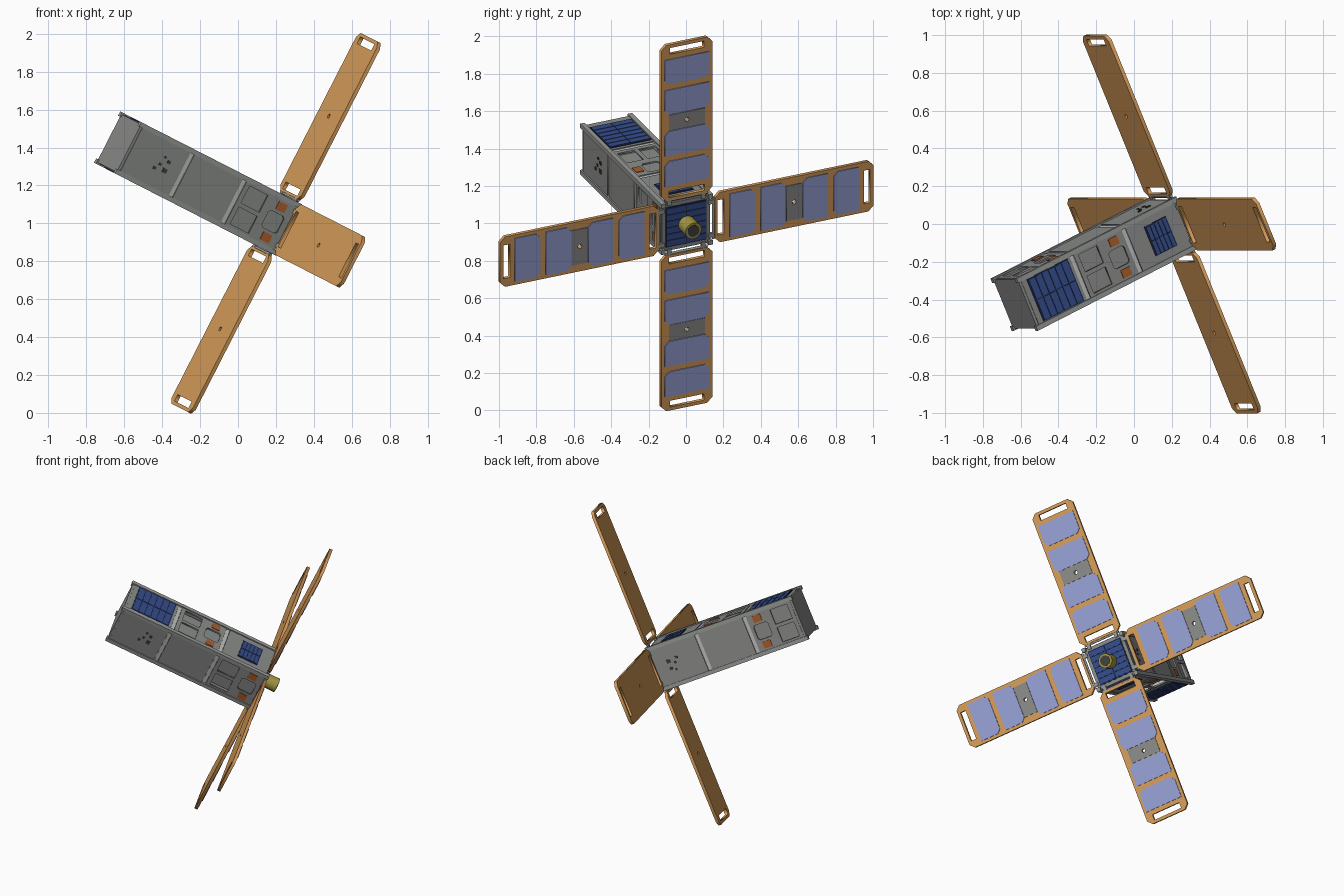
import bpy, bmesh, math
from mathutils import Matrix, Vector

if "Cube" in bpy.data.objects:
    bpy.data.objects.remove(bpy.data.objects["Cube"])

# satellite frame: X along the body to the front, Y and Z across it
w = Vector((0.455, 0, 0.8905)).normalized()
a = math.asin(0.415)
v = math.cos(a) * Vector((0, 1, 0)) + math.sin(a) * Vector((-w.z, 0, w.x))
u = v.cross(w)
BASE = Matrix.Translation((0.2, 0, 1.0)) @ Matrix((u, v, w)).transposed().to_4x4()


def mat(name, r, g, b):
    m = bpy.data.materials.new(name)
    m.diffuse_color = [(c / 255 / 12.92 if c < 11 else ((c / 255 + .055) / 1.055) ** 2.4)
                       for c in (r, g, b)] + [1]
    m.use_nodes = True
    m.node_tree.nodes["Principled BSDF"].inputs["Base Color"].default_value = m.diffuse_color
    return m


GREY = mat("grey metal", 138, 140, 137)
RAIL = mat("rail grey", 150, 153, 150)
LIGHT = mat("light grey", 190, 193, 190)
ORANGE = mat("orange board", 214, 156, 90)
LAV = mat("lavender cell", 150, 160, 212)
BLUE = mat("blue cell", 52, 76, 138)
NAVY = mat("navy backing", 30, 42, 78)
BROWN = mat("copper patch", 170, 92, 42)
GOLD = mat("gold", 165, 150, 65)
DARK = mat("dark grey", 62, 64, 62)


def finish(name, me, m, frame):
    me.transform(BASE @ frame)
    me.materials.clear()
    me.materials.append(m)
    ob = bpy.data.objects.new(name, me)
    bpy.context.collection.objects.link(ob)
    return ob


def boxes(name, items, m, frame=Matrix()):
    """items: (x0, x1, y0, y1, z0, z1) blocks in one mesh"""
    bm = bmesh.new()
    for x0, x1, y0, y1, z0, z1 in items:
        t = Matrix.Translation(((x0 + x1) / 2, (y0 + y1) / 2, (z0 + z1) / 2))
        bmesh.ops.create_cube(bm, size=1, matrix=t @ Matrix.Diagonal((x1 - x0, y1 - y0, z1 - z0, 1)))
    me = bpy.data.meshes.new(name)
    bm.to_mesh(me)
    bm.free()
    return finish(name, me, m, frame)


def rect(x0, x1, y0, y1, c0=0, c1=0):
    """rectangle with corners cut by c0 at the x0 end and c1 at the x1 end"""
    pts = []
    for x, y, cx, cy in ((x0, y0, c0, c0), (x1, y0, -c1, c1), (x1, y1, -c1, -c1), (x0, y1, c0, -c0)):
        if cx == 0:
            pts.append((x, y))
        elif cx * cy > 0:
            pts += [(x, y + cy), (x + cx, y)]
        else:
            pts += [(x + cx, y), (x, y + cy)]
    return pts


def circle(x, y, r, n=16):
    return [(x + r * math.cos(i * math.tau / n), y + r * math.sin(i * math.tau / n)) for i in range(n)]


def plate(name, loops, z0, z1, m, frame):
    """flat plate from outlines; inner outlines become holes"""
    cu = bpy.data.curves.new(name, 'CURVE')
    cu.dimensions, cu.fill_mode, cu.extrude = '2D', 'BOTH', (z1 - z0) / 2
    for pts in loops:
        s = cu.splines.new('POLY')
        s.points.add(len(pts) - 1)
        for p, q in zip(s.points, pts):
            p.co = (*q, 0, 1)
        s.use_cyclic_u = True
    tmp = bpy.data.objects.new(name, cu)
    bpy.context.collection.objects.link(tmp)
    dg = bpy.context.evaluated_depsgraph_get()
    me = bpy.data.meshes.new_from_object(tmp.evaluated_get(dg))
    bpy.data.objects.remove(tmp)
    return finish(name, me, m, frame @ Matrix.Translation((0, 0, (z0 + z1) / 2)))


def cylinder(name, r, depth, m, frame, n=32, r2=None):
    bm = bmesh.new()
    bmesh.ops.create_cone(bm, cap_ends=True, segments=n, radius1=r, radius2=r2 or r, depth=depth)
    for f in bm.faces:
        f.smooth = len(f.verts) == 4
    for e in bm.edges:
        e.smooth = all(len(f.verts) == 4 for f in e.link_faces)
    me = bpy.data.meshes.new(name)
    bm.to_mesh(me)
    bm.free()
    return finish(name, me, m, frame)


# body: corner rails, inner core, end plates
H, U = 0.152, 0.34
rails = []
for sy in (-1, 1):
    for sz in (-1, 1):
        y, z = sy * (H - .013), sz * (H - .013)
        rails.append((-1.03, .015, y - .013, y + .013, z - .013, z + .013))
boxes("corner_rails", rails, RAIL)
boxes("inner_core", [(-1.0, -.02, -.115, .115, -.115, .115)], GREY)
boxes("back_plate", [(-1.022, -1.0, -.142, .142, -.142, .142)], GREY)
boxes("front_frame", [(-.02, 0, -.142, .142, -.142, .142)], GREY)


def solar(name, x0, x1, half, z, frame, n):
    """navy backing with a row of blue cell strips"""
    boxes(name + "_backing", [(x0, x1, -half, half, z, z + .004)], NAVY, frame)
    step, strips = (x1 - x0 - .01) / n, []
    for i in range(n):
        s = x0 + .005 + i * step
        for y0, y1 in ((-half + .006, -.003), (.003, half - .006)):
            strips.append((s + .003, s + step - .003, y0, y1, z, z + .007))
    boxes(name + "_cells", strips, BLUE, frame)


# four long sides, three units each, front to back
layouts = [("small_solar", "windows", "solar"), ("windows", "plain", "buttons"),
           ("small_solar", "windows", "solar"), ("buttons", "plain", "windows")]
for k, layout in enumerate(layouts):
    R = Matrix.Rotation(k * math.pi / 2, 4, 'X')
    boxes(f"unit_dividers_{k}", [(-i * U - .012, -i * U + .012, -.127, .127, .115, .14) for i in (1, 2)],
          LIGHT, R)
    for i, kind in enumerate(layout):
        F = R @ Matrix.Translation((-i * U, 0, 0))
        loops = [rect(-U + .013, -.013, -.127, .127)]
        if kind == "windows":
            loops += [rect(-.30, -.18, .012, .112), rect(-.30, -.18, -.112, -.012),
                      rect(-.135, -.035, -.05, .05, .012, .012)]
            boxes(f"copper_patches_{k}", [(-.108, -.052, s * .09 - .023, s * .09 + .023, .143, .149)
                                          for s in (-1, 1)], BROWN, F)
        plate(f"side_plate_{k}_{i}", loops, .135, .145, GREY, F)
        if kind == "solar":
            solar(f"large_solar_{k}", -.295, -.03, .122, .145, F, 6)
        elif kind == "small_solar":
            solar(f"small_solar_{k}", -.225, -.085, .085, .145, F, 5)
        elif kind == "buttons":
            boxes(f"buttons_{k}", [(x - r, x + r, y - r, y + r, .143, .150) for x, y, r in
                                   ((-.10, .03, .009), (-.10, -.02, .012), (-.14, .0, .007),
                                    (-.13, .045, .006), (-.16, -.03, .008))], DARK, F)

# front face: blue panel and nozzle
FRONT = Matrix.Rotation(math.pi / 2, 4, 'Y')
solar("front_solar", -.12, .12, .12, 0, FRONT, 6)
cylinder("nozzle", .047, .09, GOLD, FRONT @ Matrix.Translation((0, 0, .052)))
cylinder("nozzle_mouth", .034, .004, DARK, FRONT @ Matrix.Translation((0, 0, .0975)))

# four deployed wings
ARM = Matrix(((0, 0, 1, 0), (0, -1, 0, 0), (1, 0, 0, 0), (0, 0, 0, 1)))
for k in range(4):
    F = Matrix.Rotation(k * math.pi / 2, 4, 'X') @ ARM
    plate(f"wing_board_{k}", [rect(.165, 1.098, -.15, .15, .03, .03), rect(.18, .218, -.105, .105),
                              rect(1.04, 1.078, -.1, .1), circle(.63, 0, .012)], -.01, .01, ORANGE, F)
    # solar cells in mirrored pairs
    for i, (x, c0, c1) in enumerate(((.326, 0, .025), (.507, 0, .025), (.755, .025, 0), (.937, .025, 0))):
        plate(f"wing_cell_{k}_{i}", [rect(x - .074, x + .074, -.13, .13, c0, c1)], .01, .015, LAV, F)
    plate(f"wing_centre_plate_{k}", [rect(.583, .678, -.105, .105), circle(.63, 0, .012)],
          .01, .014, GREY, F)
    # hinge bar and brackets
    cylinder(f"hinge_bar_{k}", .007, .25, RAIL,
             F @ Matrix.Translation((.16, 0, 0)) @ Matrix.Rotation(math.pi / 2, 4, 'X'), 12)
    boxes(f"hinge_brackets_{k}", [(.13, .172, s * .1 - .012, s * .1 + .012, -.008, .008) for s in (-1, 1)],
          RAIL, F)
